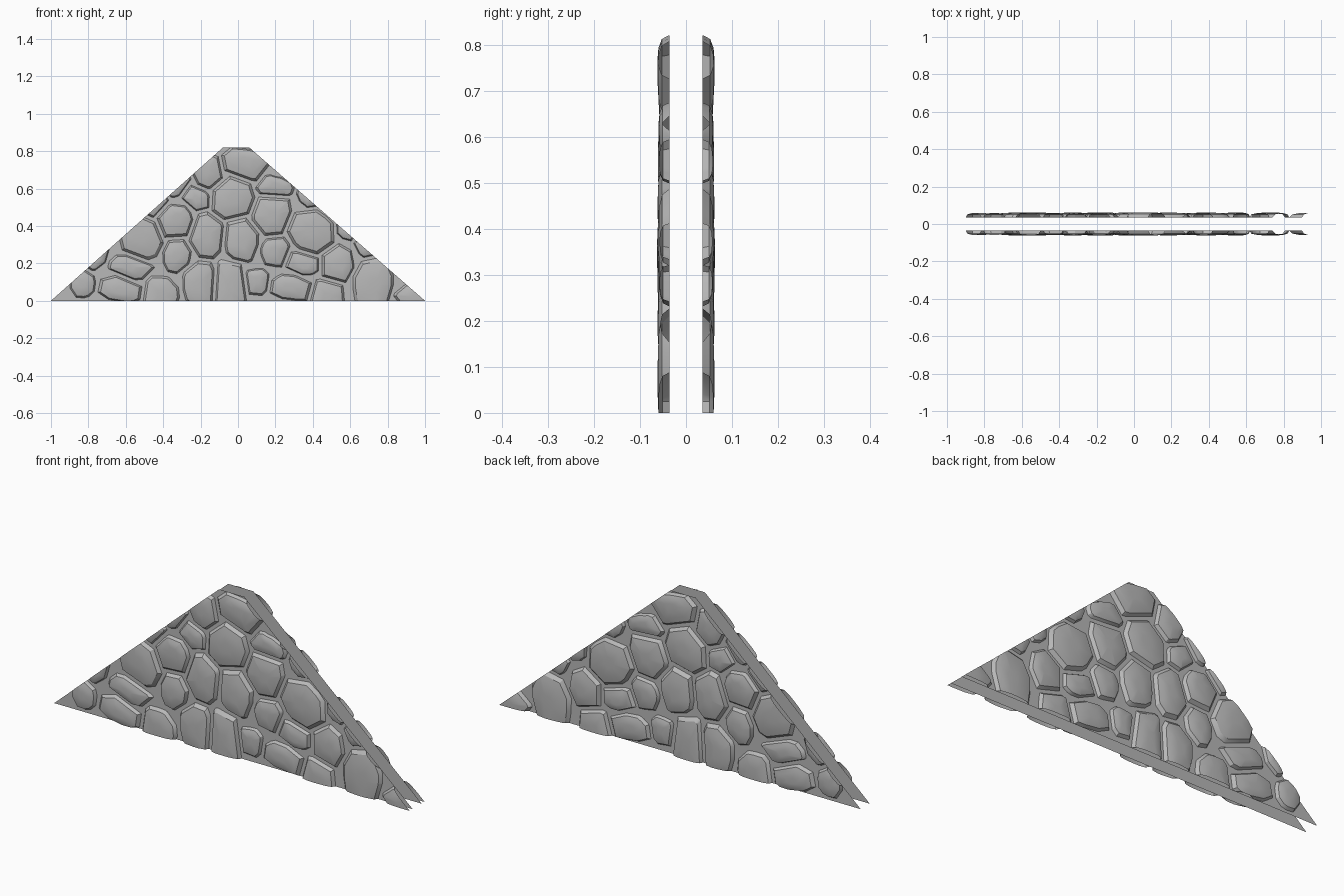
import bpy
import bmesh
import math
import random
from mathutils import Vector

cube = bpy.data.objects.get("Cube")
if cube:
    bpy.data.objects.remove(cube, do_unlink=True)
random.seed(4)

FACE = 0.036      # distance of the mortar sheet from the centre plane
GAP = 0.018       # mortar joint width
BOTTOM_LEFT, BOTTOM_RIGHT = Vector((-1, 0)), Vector((1, 0))
TOP_RIGHT, TOP_LEFT = Vector((0.06, 0.82)), Vector((-0.08, 0.82))
GABLE = [BOTTOM_LEFT, BOTTOM_RIGHT, TOP_RIGHT, TOP_LEFT]


def make_material(name, colour):
    mat = bpy.data.materials.new(name)
    mat.use_nodes = True
    mat.diffuse_color = colour
    mat.node_tree.nodes["Principled BSDF"].inputs["Base Color"].default_value = colour
    return mat


stone_grey = make_material("stone_grey", (0.48, 0.48, 0.48, 1))


class Stone:
    """A rounded block footprint on the wall face."""

    def __init__(self, centre, size, stretch, tilt):
        self.centre = centre
        self.half_width, self.half_height = size * stretch, size / stretch
        self.size, self.tilt = size, tilt

    def reach(self, angle):
        """Distance from the centre to the rim in one direction."""
        c = abs(math.cos(angle - self.tilt)) / self.half_width
        s = abs(math.sin(angle - self.tilt)) / self.half_height
        return (c ** 2.8 + s ** 2.8) ** (-1 / 2.8)

    def outline(self, others, count=11):
        start = random.random()
        rim = []
        for i in range(count):
            a = math.tau * (i + start + random.uniform(-0.25, 0.25)) / count
            r = self.reach(a) * random.uniform(0.97, 1.1)
            rim.append(self.centre + r * Vector((math.cos(a), math.sin(a))))
        # Trim where a neighbour would overlap, leaving a mortar joint
        for other in others:
            way = other.centre - self.centre
            a = math.atan2(way.y, way.x)
            mine, theirs = self.reach(a), other.reach(a + math.pi)
            limit = way.length * mine / (mine + theirs) - GAP / 2
            rim = clip(rim, self.centre, way.normalized(), limit)
        return rim


def clip(points, origin, normal, limit):
    """Keep the part of a polygon behind a line."""
    kept = []
    for p, q in zip(points, points[1:] + points[:1]):
        dp = (p - origin).dot(normal) - limit
        dq = (q - origin).dot(normal) - limit
        if dp <= 0:
            kept.append(p)
        if dp * dq < 0:
            kept.append(p.lerp(q, dp / (dp - dq)))
    return kept


def group(stretch, degrees, *spots):
    """Stones of one shape; each spot is x, z and size in hundredths."""
    return [Stone(Vector((x, z)) / 100, size / 100, stretch, math.radians(degrees))
            for x, z, size in spots]


def edge_chips(foot, peak, *shares):
    """Slim stones lying along a sloping edge."""
    run = peak - foot
    slope = math.atan2(run.y, run.x)
    return [Stone(foot.lerp(peak, share), 0.06, 1.5, slope) for share in shares]


def add_dome(bm, rim, height):
    """Steep sides, a crisp shoulder and a gently domed face."""
    middle = sum(rim, Vector((0, 0))) / len(rim)
    rings = []
    for scale, rise in ((1, 0), (0.88, 0.64), (0.6, 0.92), (0.25, 1)):
        ring = []
        for p in rim:
            q = middle.lerp(p, scale)
            ring.append(bm.verts.new((q.x, -FACE - height * rise, q.y)))
        rings.append(ring)
    n = len(rim)
    for low, high in zip(rings, rings[1:]):
        for i in range(n):
            j = (i + 1) % n
            bm.faces.new((low[i], low[j], high[j], high[i]))
    bm.faces.new(rings[-1])


def trim_to_gable(bm):
    """Slice everything outside the gable outline and leave it open."""
    for p, q in zip(GABLE, GABLE[1:] + GABLE[:1]):
        d = q - p
        bmesh.ops.bisect_plane(
            bm, geom=bm.verts[:] + bm.edges[:] + bm.faces[:], dist=1e-5,
            plane_co=(p.x, 0, p.y), plane_no=(d.y, 0, -d.x), clear_outer=True)


def finish(name, bm):
    mesh = bpy.data.meshes.new(name)
    bm.to_mesh(mesh)
    bm.free()
    mesh.materials.append(stone_grey)
    mesh.shade_smooth()
    mesh.set_sharp_from_angle(angle=math.radians(32))
    obj = bpy.data.objects.new(name, mesh)
    bpy.context.collection.objects.link(obj)
    # The back face of the wall repeats the front
    mirror = obj.modifiers.new("back_face", "MIRROR")
    mirror.use_axis = (False, True, False)
    mirror.use_mirror_merge = False


# Mortar sheet
bm = bmesh.new()
bm.faces.new([bm.verts.new((p.x, -FACE, p.y)) for p in GABLE])
finish("mortar_sheet", bm)

# Stones, sorted by shape
groups = {
    "round_stones": group(
        1, 0, (-83, 9, 7), (-42, 3, 10), (10, 10, 7), (47, 2, 10), (20, 26, 8),
        (52, 20, 10), (-51, 34, 12), (-34, 41, 10), (18, 46, 11), (-3, 54, 12),
        (-16, 69, 9)),
    "flat_stones": group(
        1.4, -8, (-62, 6, 9), (29, 7, 9), (96, 2, 9), (-57, 18, 9), (35, 20, 8),
        (19, 61, 8), (4, 73, 11)),
    "tall_stones": group(
        0.82, 0, (-20, 9, 11), (-4, 8, 12), (72, 9, 13), (-33, 25, 9),
        (-17, 35, 11), (2, 33, 11)),
    "leaning_stones": group(1.2, -40, (40, 37, 13), (-22, 55, 7)),
    "left_edge_chips": edge_chips(BOTTOM_LEFT, TOP_LEFT, 0.28, 0.61, 0.75),
    "right_edge_chips": edge_chips(BOTTOM_RIGHT, TOP_RIGHT, 0.34, 0.46, 0.66),
}
everything = [s for stones in groups.values() for s in stones]
for name, stones in groups.items():
    bm = bmesh.new()
    for stone in stones:
        rim = stone.outline([s for s in everything if s is not stone])
        height = 0.019 + min(0.006, stone.size ** 2 / 2) + random.uniform(0, 0.002)
        add_dome(bm, rim, height)
    trim_to_gable(bm)
    finish(name, bm)
